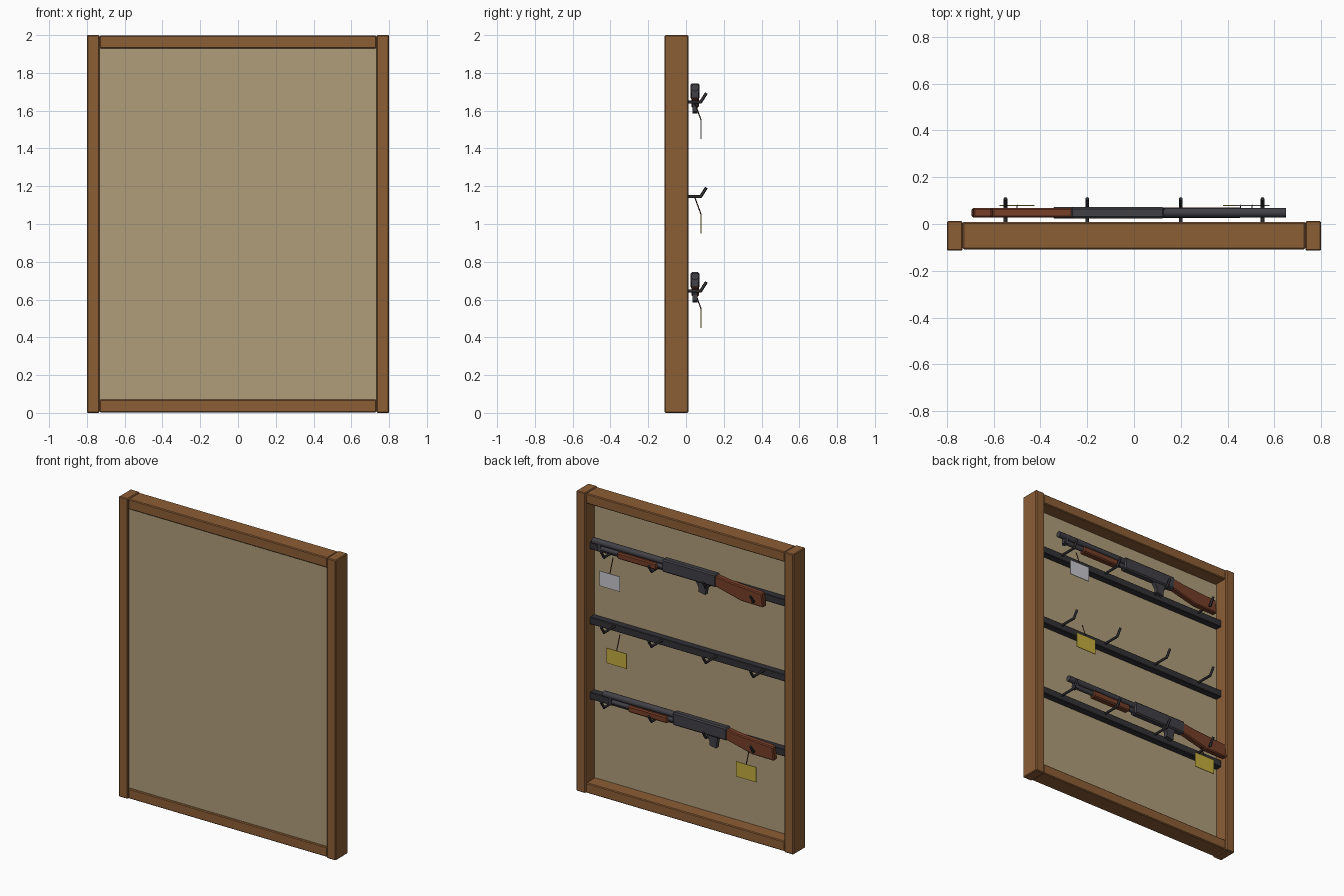
import bpy, bmesh, math
from mathutils import Vector

if "Cube" in bpy.data.objects:
    bpy.data.objects.remove(bpy.data.objects["Cube"])


def srgb(r, g, b):
    f = lambda c: c / 12.92 if c <= 0.04045 else ((c + 0.055) / 1.055) ** 2.4
    return (f(r / 255), f(g / 255), f(b / 255), 1)


def mat(name, *rgb):
    m = bpy.data.materials.new(name)
    m.diffuse_color = srgb(*rgb)
    m.use_nodes = True
    m.node_tree.nodes["Principled BSDF"].inputs["Base Color"].default_value = m.diffuse_color
    return m


WOOD = mat("frame wood", 140, 94, 54)
BOARD = mat("tan board", 176, 158, 122)
METAL = mat("dark metal", 50, 50, 55)
GUN = mat("gunmetal", 64, 64, 70)
HOOK = mat("hook black", 44, 44, 48)
STOCK = mat("reddish wood", 118, 62, 40)
YELLOW = mat("yellow card", 196, 174, 62)
WHITE = mat("white card", 200, 200, 206)
STRING = mat("string brown", 70, 48, 38)


def finish(name, bm, material, bevel=0, smooth=False):
    bmesh.ops.recalc_face_normals(bm, faces=bm.faces)
    if bevel:
        bmesh.ops.bevel(bm, geom=bm.edges[:], offset=bevel, segments=1, affect='EDGES')
    me = bpy.data.meshes.new(name)
    bm.to_mesh(me)
    bm.free()
    me.materials.append(material)
    for p in me.polygons:
        p.use_smooth = smooth and len(p.vertices) == 4
    ob = bpy.data.objects.new(name, me)
    bpy.context.collection.objects.link(ob)
    return ob


def box(name, x, y, z, material, bevel=0):
    bm = bmesh.new()
    bmesh.ops.create_cube(bm, size=1)
    for v in bm.verts:
        v.co = [(a + b) / 2 + c * (b - a) for (a, b), c in zip((x, y, z), v.co)]
    return finish(name, bm, material, bevel)


def prism(name, pts, y, material, bevel=0):
    """Side profile in x-z, extruded along y."""
    bm = bmesh.new()
    f = bm.faces.new([bm.verts.new((px, y[0], pz)) for px, pz in pts])
    r = bmesh.ops.extrude_face_region(bm, geom=[f])
    for v in r["geom"]:
        if isinstance(v, bmesh.types.BMVert):
            v.co.y = y[1]
    return finish(name, bm, material, bevel)


def rod(name, a, b, r, material, sides=8):
    a, b = Vector(a), Vector(b)
    bm = bmesh.new()
    bmesh.ops.create_cone(bm, cap_ends=True, segments=sides, radius1=r, radius2=r,
                          depth=(b - a).length)
    q = (b - a).to_track_quat('Z', 'Y')
    for v in bm.verts:
        v.co = q @ v.co + (a + b) / 2
    return finish(name, bm, material, 0, True)


# Wooden frame and backing board
for s, side in ((-1, "left"), (1, "right")):
    box(f"{side}_stile", sorted((s * 0.733, s * 0.8)), (-0.114, 0.013), (0, 2), WOOD, 0.005)
for n, z in (("bottom", (0.003, 0.07)), ("top", (1.93, 1.997))):
    box(f"{n}_frame_rail", (-0.733, 0.733), (-0.108, 0.008), z, WOOD, 0.005)
box("backing_board", (-0.735, 0.735), (-0.098, -0.082), (0.06, 1.94), BOARD)


def tag(row, x, z, material):
    """Card hanging on a string."""
    rod(f"{row}_tag_string", (x, 0.045, z), (x, 0.08, z - 0.095), 0.003, STRING, 6)
    box(f"{row}_tag", (x - 0.075, x + 0.075), (0.078, 0.082), (z - 0.195, z - 0.095), material)


def shotgun(row, dx, z):
    """Pump-action long gun, muzzle towards +x; z is the hook height."""
    yc = 0.048
    rod(f"{row}_barrel", (0.10 + dx, yc, z + 0.077), (0.65 + dx, yc, z + 0.077), 0.02, GUN, 12)
    rod(f"{row}_magazine_tube", (0.10 + dx, yc, z + 0.04), (0.61 + dx, yc, z + 0.04), 0.016, GUN, 12)
    box(f"{row}_barrel_clamp", (0.585 + dx, 0.605 + dx), (yc - 0.018, yc + 0.018),
        (z + 0.022, z + 0.08), GUN)
    box(f"{row}_forend", (0.17 + dx, 0.46 + dx), (yc - 0.022, yc + 0.022),
        (z + 0.012, z + 0.056), STOCK, 0.007)
    box(f"{row}_receiver", (-0.27 + dx, 0.13 + dx), (yc - 0.024, yc + 0.024),
        (z + 0.015, z + 0.1), GUN, 0.008)
    prism(f"{row}_trigger_guard",
          [(px + dx, z + pz) for px, pz in ((-0.20, 0.02), (-0.11, 0.02), (-0.135, -0.02),
                                            (-0.135, -0.05), (-0.185, -0.06), (-0.19, -0.02))],
          (yc - 0.014, yc + 0.014), GUN)
    prism(f"{row}_stock",
          [(px + dx, z + pz) for px, pz in ((-0.26, 0.093), (-0.36, 0.078), (-0.605, 0.062),
                                            (-0.615, -0.028), (-0.45, -0.026), (-0.26, 0.02))],
          (yc - 0.02, yc + 0.02), STOCK, 0.006)


# Three hook rails, with their hooks, guns and tags
for row, z, gun, tx, card in (("upper", 1.645, 0.0, 0.505, WHITE),
                              ("middle", 1.145, None, 0.455, YELLOW),
                              ("lower", 0.645, -0.08, -0.5, YELLOW)):
    box(f"{row}_hook_rail", (-0.735, 0.735), (-0.083, -0.035), (z - 0.035, z + 0.012), METAL, 0.003)
    for i, x in enumerate((-0.55, -0.2, 0.2, 0.55)):
        rod(f"{row}_hook_arm_{i}", (x, -0.05, z), (x, 0.079, z), 0.008, HOOK)
        rod(f"{row}_hook_tip_{i}", (x, 0.075, z - 0.004), (x, 0.108, z + 0.048), 0.008, HOOK)
    if gun is not None:
        shotgun(row, gun, z)
    tag(row, tx, z, card)
